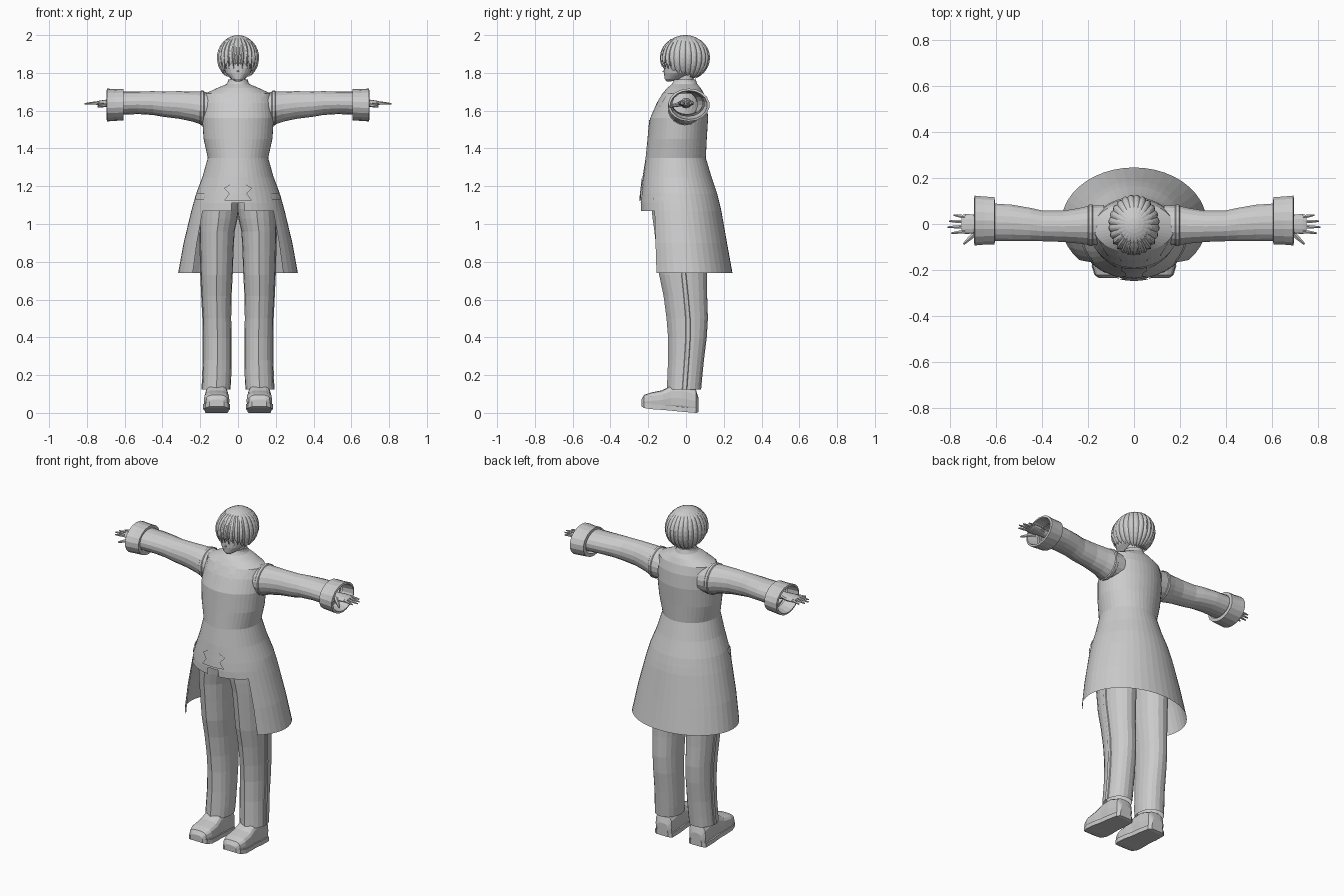
import bpy, bmesh, math
from math import sin, cos, pi, radians
from mathutils import Vector

if "Cube" in bpy.data.objects:
    bpy.data.objects.remove(bpy.data.objects["Cube"])

grey = bpy.data.materials.new("light_grey")
grey.diffuse_color = (0.6, 0.6, 0.6, 1)
grey.use_nodes = True
grey.node_tree.nodes["Principled BSDF"].inputs["Base Color"].default_value = grey.diffuse_color


def finish(name, bm):
    bmesh.ops.recalc_face_normals(bm, faces=bm.faces[:])
    me = bpy.data.meshes.new(name)
    bm.to_mesh(me)
    bm.free()
    me.materials.append(grey)
    ob = bpy.data.objects.new(name, me)
    bpy.context.collection.objects.link(ob)
    return ob


def loft(name, rings, caps=True, closed=True, keep=None):
    """Skin a list of point rings; keep(row, column) may leave faces out."""
    bm = bmesh.new()
    rows = [[bm.verts.new(p) for p in r] for r in rings]
    n = len(rows[0])
    for i in range(len(rows) - 1):
        for j in range(n if closed else n - 1):
            if keep is None or keep(i, j):
                k = (j + 1) % n
                bm.faces.new((rows[i][j], rows[i][k], rows[i + 1][k], rows[i + 1][j]))
    if caps:
        bm.faces.new(rows[0])
        bm.faces.new(rows[-1])
    bmesh.ops.delete(bm, geom=[v for v in bm.verts if not v.link_faces], context='VERTS')
    return finish(name, bm)


def oval(n, ru, rv, p=2.0):
    """Superellipse; starts at the -v side."""
    f = lambda t: math.copysign(abs(t) ** (2 / p), t)
    return [(ru * f(sin(2 * pi * j / n)), -rv * f(cos(2 * pi * j / n))) for j in range(n)]


def upright(n, z, cx, rx, yf, yb, p=2.0):
    return [(cx + u, (yf + yb) / 2 + v, z) for u, v in oval(n, rx, (yb - yf) / 2, p)]


def tube(name, a, b, r0, r1, n=6):
    a, b = Vector(a), Vector(b)
    q = (b - a).to_track_quat('Z', 'Y')
    mid = a.lerp(b, 0.55)
    rings = [[c + q @ Vector((u, v, 0)) for u, v in oval(n, r, r)]
             for c, r in ((a, r0), (mid, (r0 + r1) / 2 * 1.1), (b, r1))]
    return loft(name, rings)


# Coat: height, half width, front y, back y
COAT = [(1.765, .045, -.062, .052), (1.74, .062, -.075, .06), (1.72, .11, -.10, .078),
        (1.69, .175, -.125, .095), (1.64, .185, -.155, .11), (1.56, .19, -.19, .117),
        (1.45, .182, -.20, .11), (1.35, .16, -.21, .105), (1.25, .188, -.225, .135),
        (1.16, .222, -.235, .165), (1.11, .236, -.24, .178), (1.07, .247, -.24, .187),
        (.90, .288, -.24, .217), (.74, .317, -.24, .246)]
N = 44


def coat_keep(i, j):
    a = abs(((j + .5) / N * 360 + 180) % 360 - 180)
    z = COAT[i][0]
    if a < 10:
        return z > 1.12
    return z > 1.08 or a > 50


loft("coat", [upright(N, z, 0, rx, f, b) for z, rx, f, b in COAT], caps=False, keep=coat_keep)


def coat_at(x, z, lift):
    for (z0, *r0), (z1, *r1) in zip(COAT, COAT[1:]):
        if z1 <= z <= z0:
            t = (z0 - z) / (z0 - z1)
            rx, f, b = [p + (q - p) * t for p, q in zip(r0, r1)]
            break
    a = math.asin(max(-1, min(1, x / rx)))
    return (rx * lift * sin(a), (f + b) / 2 - (b - f) / 2 * lift * cos(a), z)


def plate(name, rows, lift=1.025):
    """Thin patch following the coat front; rows are (z, left x, right x)."""
    loft(name, [[coat_at(l + (r - l) * k / 6, z, lift) for k in range(7)] for z, l, r in rows],
         caps=False, closed=False)


# Front placket, buckle and hem flaps
plate("placket", [(1.55, -.055, .055), (1.45, -.055, .055), (1.35, -.055, .055), (1.32, -.038, .038),
                  (1.25, -.038, .038), (1.21, -.055, .055)])
plate("buckle", [(1.24, -.015, .015), (1.21, -.04, .04), (1.19, -.07, .07), (1.16, -.045, .045),
                 (1.125, -.07, .07)], 1.045)
for s, side in ((1, "left"), (-1, "right")):
    flip = lambda rows: [(z, s * l, s * r) for z, l, r in rows]
    plate("lapel_" + side, flip([(1.70, .025, .07), (1.66, .035, .065), (1.62, .055, .058)]))
    plate("shoulder_fold_" + side, flip([(1.69, .12, .15), (1.65, .115, .125), (1.62, .11, .112)]))
    plate("hem_flap_" + side, flip([(1.165, .175, .215), (1.13, .17, .222)]))
    plate("hem_tab_" + side, flip([(1.11, .12, .185), (1.075, .13, .185)]), 1.01)

# Collar and neck
loft("collar", [upright(20, z, 0, r, -r - .012, r - .002)
                for z, r in ((1.72, .062), (1.765, .052), (1.765, .045), (1.73, .045))], caps=False)
loft("neck", [upright(14, z, 0, .04, -.045, .04) for z in (1.70, 1.75, 1.80)])

# Head: height, half width, front y, back y
HEAD = [(1.755, .012, -.103, -.08), (1.768, .035, -.113, -.03), (1.80, .066, -.117, .05),
        (1.835, .08, -.116, .085), (1.88, .085, -.113, .095), (1.93, .075, -.09, .085),
        (1.965, .035, -.045, .05)]
loft("head", [upright(24, z, 0, rx, f, b, 2.2) for z, rx, f, b in HEAD])
tube("nose", (0, -.11, 1.81), (0, -.124, 1.806), .007, .002)
loft("mouth", [[(x, -.1175, z) for x in (-.014, 0, .014)] for z in (1.783, 1.786)],
     caps=False, closed=False)

# Hair: ridged dome with a pointed hem, short over the face
HN, ROWS = 96, 12
def hair_point(t, j):
    a = 2 * pi * j / HN
    off = abs((math.degrees(a) + 180) % 360 - 180)
    reach = 102 + 26 * min(1, max(0, (off - 32) / 30)) + 24 * min(1, max(0, (off - 75) / 60))
    ridge = abs(sin(12 * a))
    phi = max(.04, t * radians(reach + 12 * ridge - 6))
    r = sin(phi) * (.955 + .055 * ridge * min(1, t * 3))
    return (.111 * r * sin(a), -.003 - .13 * r * cos(a), 1.88 + .12 * cos(phi))

loft("hair", [[hair_point(i / ROWS, j) for j in range(HN)] for i in range(ROWS + 1)],
     caps=False)
loft("hair_crown", [[hair_point(0, j) for j in range(HN)], [(0, -.003, 2.0)] * HN], caps=False)

# Fringe locks hanging over the brow
for k in range(-4, 5):
    a = radians(k * 13)
    rows = []
    for t in range(7):
        phi = radians(35 + t * (13 + .8 * (k % 2)))
        w = .085 * (1 - (t / 6) ** 2) + .008
        rows.append([(.114 * sin(phi) * g * sin(a + d), -.003 - .133 * sin(phi) * g * cos(a + d),
                      1.88 + .12 * cos(phi)) for d, g in ((-w, .98), (0, 1.02), (w, .98), (0, .96))])
    loft("fringe_lock_%d" % (k + 5), rows)

for s, side in ((1, "left"), (-1, "right")):
    # Eyes and brows
    for nm, z0, z1, w in (("eye", 1.822, 1.842, .016), ("brow", 1.853, 1.857, .02)):
        loft(nm + "_" + side, [[(s * (.036 + w * k), -.106 + .012 * (k * .5 - abs(k) * .0) - .006, z)
                                for k in (-1, 0, 1)] for z in (z0, z1)], caps=False, closed=False)

    # Sleeve: x, centre y, half depth, centre z, half height
    sleeve = [(.13, -.005, .088, 1.61, .082), (.19, -.006, .088, 1.613, .088),
              (.24, -.008, .078, 1.622, .08), (.31, -.01, .069, 1.63, .073),
              (.40, -.008, .068, 1.635, .067), (.45, -.002, .073, 1.64, .063),
              (.53, .005, .08, 1.642, .06), (.62, .008, .083, 1.64, .062)]
    cuff = [(.605, .012, .085, 1.635, .065), (.607, .014, .104, 1.632, .083),
            (.65, .015, .106, 1.63, .084), (.693, .015, .11, 1.63, .087),
            (.696, .015, .098, 1.63, .076), (.63, .012, .085, 1.635, .064)]
    for nm, prof in (("sleeve_", sleeve), ("cuff_", cuff)):
        loft(nm + side, [[(s * x, cy + u, cz + v) for u, v in oval(18, ry, rz)]
                         for x, cy, ry, cz, rz in prof], caps=False)
    # Shoulder seam
    loft("shoulder_seam_" + side, [[(s * x, -.006 + u, 1.614 + v) for u, v in oval(18, r, r)]
                                   for x, r in ((.178, .088), (.182, .092), (.196, .092), (.20, .086))],
         caps=False)

    # Hand with fingers
    palm = [(.58, .03, .028), (.66, .028, .02), (.70, .042, .018), (.735, .043, .013), (.75, .038, .009)]
    loft("hand_" + side, [[(s * x, u, 1.64 + v) for u, v in oval(12, ry, rz)] for x, ry, rz in palm])
    for k, tip in enumerate((.795, .812, .805, .785)):
        y = -.032 + .021 * k
        tube("finger_%d_%s" % (k + 1, side), (s * .735, y, 1.642), (s * tip, y * 1.25, 1.636), .009, .004)
    tube("thumb_" + side, (s * .68, -.03, 1.635), (s * .742, -.088, 1.622), .013, .005)

    # Trouser leg: height, inner x, outer x, front y, back y
    leg = [(1.18, -.01, .185, -.16, .12), (1.08, -.005, .20, -.175, .125), (1.03, .002, .202, -.17, .125),
           (.96, .018, .203, -.16, .122), (.85, .024, .20, -.148, .118), (.73, .028, .197, -.135, .112),
           (.62, .034, .192, -.112, .112), (.50, .036, .186, -.096, .116), (.40, .034, .184, -.088, .11),
           (.28, .034, .184, -.088, .095), (.18, .036, .188, -.092, .085), (.125, .04, .19, -.095, .08)]
    rings = [upright(20, z, s * (i + o) / 2, (o - i) / 2, f, b, 2.15) for z, i, o, f, b in leg]
    for r, (z, i, o, f, b) in zip(rings, leg):
        r[0] = (r[0][0], f - .007, z)     # pressed crease
    loft("trouser_leg_" + side, rings, caps=False)
    # Side piping
    loft("side_piping_" + side, [[(s * (o + dx), (f + b) / 2 + dy, z)
                                  for dy, dx in ((-.014, -.003), (-.01, .003), (.01, .003), (.014, -.003))]
                                 for z, i, o, f, b in leg[1:]], caps=False, closed=False)

    # Shoe: y, half width, bottom z, top z
    shoe = [(.066, .035, .004, .08), (.052, .054, 0, .125), (-.02, .06, .006, .15), (-.08, .06, .012, .145),
            (-.125, .066, .016, .12), (-.185, .068, .02, .108), (-.222, .056, .026, .095),
            (-.236, .036, .034, .072)]
    loft("shoe_" + side, [[(s * .113 + u, y, (lo + hi) / 2 + v) for u, v in oval(16, w, (hi - lo) / 2, 3.2)]
                          for y, w, lo, hi in shoe])
    # Sole welt
    loft("sole_" + side, [[(s * .113 + u * (w + .003), y, lo + v) for u, v in
                           ((-1, 0), (1, 0), (1, .026), (-1, .026))] for y, w, lo, hi in shoe])
